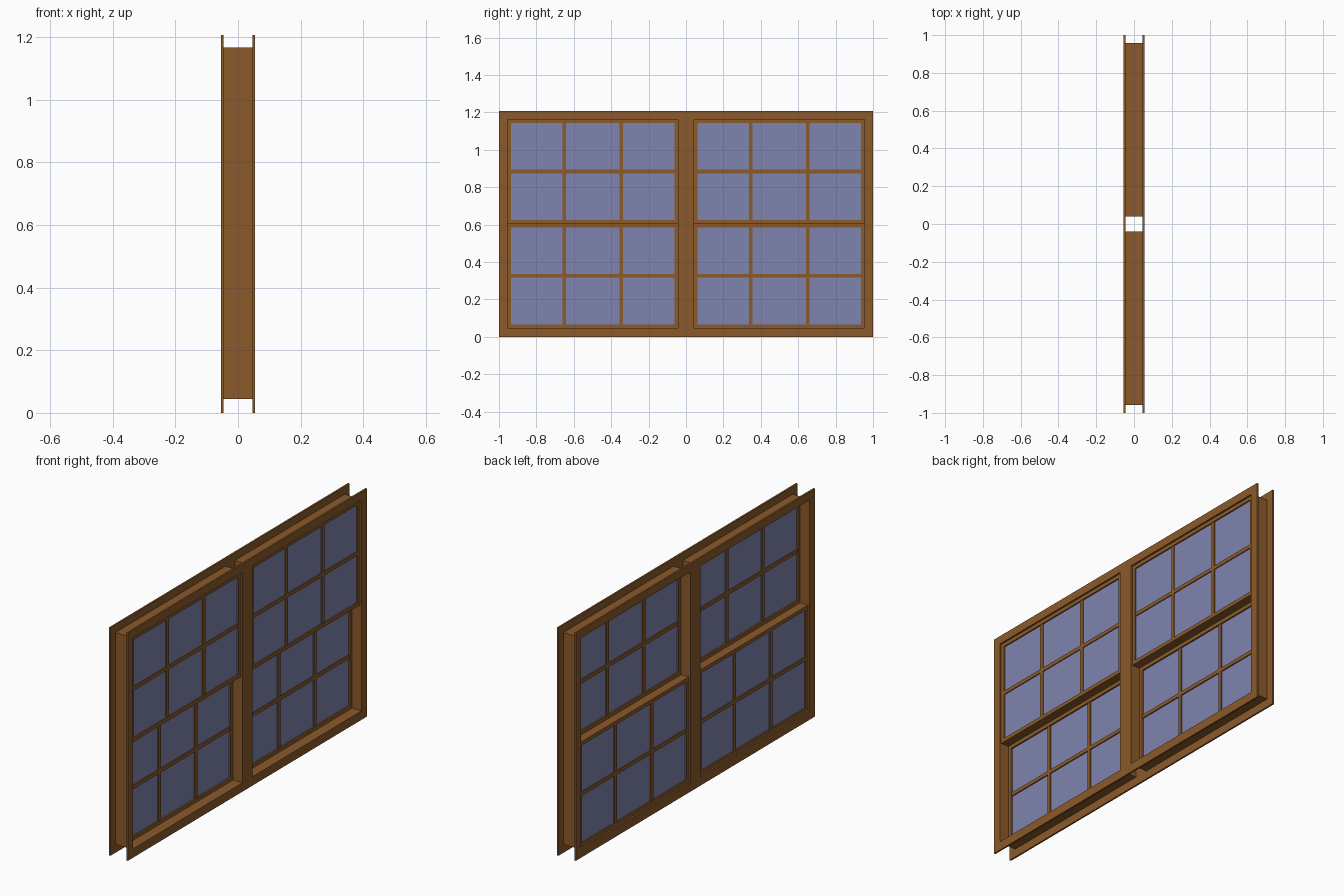
import bpy, bmesh

if "Cube" in bpy.data.objects:
    bpy.data.objects.remove(bpy.data.objects["Cube"])

# Colours
def mat(name, rgb):
    m = bpy.data.materials.new(name)
    m.diffuse_color = (*rgb, 1)
    m.use_nodes = True
    m.node_tree.nodes["Principled BSDF"].inputs["Base Color"].default_value = m.diffuse_color
    return m

WOOD = mat("brown wood", (0.258, 0.102, 0.024))
GLASS = mat("blue grey glass", (0.21, 0.23, 0.42))

# Main sizes
HALF, TOP = 1.0, 1.207
Y0, Y1 = 0.042, 0.955          # one opening, mirrored in y
Z0, Z1 = 0.047, 1.163
XC, XF = 0.046, 0.055          # casing back and face
BAR = 0.02                     # sash rail and glazing bar width
ZM = (Z0 + Z1) / 2


def make(name, bm, material):
    bmesh.ops.recalc_face_normals(bm, faces=bm.faces)
    me = bpy.data.meshes.new(name)
    bm.to_mesh(me)
    bm.free()
    me.materials.append(material)
    ob = bpy.data.objects.new(name, me)
    bpy.context.collection.objects.link(ob)
    return ob


def lattice(name, ys, zs, holes, x0, x1, material=WOOD):
    """Plate in the yz plane on grid lines ys, zs, with some cells left open."""
    bm = bmesh.new()
    v = {(i, j): bm.verts.new((x0, y, z))
         for i, y in enumerate(ys) for j, z in enumerate(zs)}
    faces = [bm.faces.new((v[i, j], v[i + 1, j], v[i + 1, j + 1], v[i, j + 1]))
             for i in range(len(ys) - 1) for j in range(len(zs) - 1)
             if not holes(i, j)]
    ext = bmesh.ops.extrude_face_region(bm, geom=faces, use_keep_orig=True)
    moved = [g for g in ext["geom"] if isinstance(g, bmesh.types.BMVert)]
    bmesh.ops.translate(bm, verts=moved, vec=(x1 - x0, 0, 0))
    flat = [e for e in bm.edges if len(e.link_faces) == 2 and e.calc_face_angle(1) < 0.01]
    bmesh.ops.dissolve_edges(bm, edges=flat, use_verts=False)
    return make(name, bm, material)


def odd_cell(i, j):
    return i % 2 == 1 and j % 2 == 1


# Flat casings on both sides, each with two openings
for side, s in (("inner", -1), ("outer", 1)):
    lattice(side + "_casing", [-HALF, -Y1, -Y0, Y0, Y1, HALF], [0, Z0, Z1, TOP],
            odd_cell, s * XC, s * XF)


def sash(name, a, b, z0, z1, s):
    h = BAR / 2
    ys = [a, a + BAR, b - BAR, b]
    zs = [z0, z0 + BAR, z1 - BAR, z1]
    # Outer rails and stiles
    lattice(name + "_frame", ys, zs, odd_cell, 0, s * 0.046)
    # Glazing bars: two upright, one level
    c1, c2, m = a + (b - a) / 3, b - (b - a) / 3, (z0 + z1) / 2
    lattice(name + "_glazing_bars",
            [ys[1], c1 - h, c1 + h, c2 - h, c2 + h, ys[2]],
            [zs[1], m - h, m + h, zs[2]],
            lambda i, j: i % 2 == 0 and j % 2 == 0, s * 0.002, s * 0.044)
    # Glass
    lattice(name + "_glass", ys[1:3], zs[1:3], lambda i, j: False,
            s * 0.008, s * 0.039, GLASS)


# Two double-hung units side by side
T = 0.003
for unit, (a, b) in (("left", (-Y1, -Y0)), ("right", (Y0, Y1))):
    lattice(unit + "_jamb_box", [a - T, a, b, b + T], [Z0 - T, Z0, Z1, Z1 + T],
            odd_cell, -XC, XC)
    sash(unit + "_upper_sash", a, b, ZM, Z1, 1)
    sash(unit + "_lower_sash", a, b, Z0, ZM, -1)
